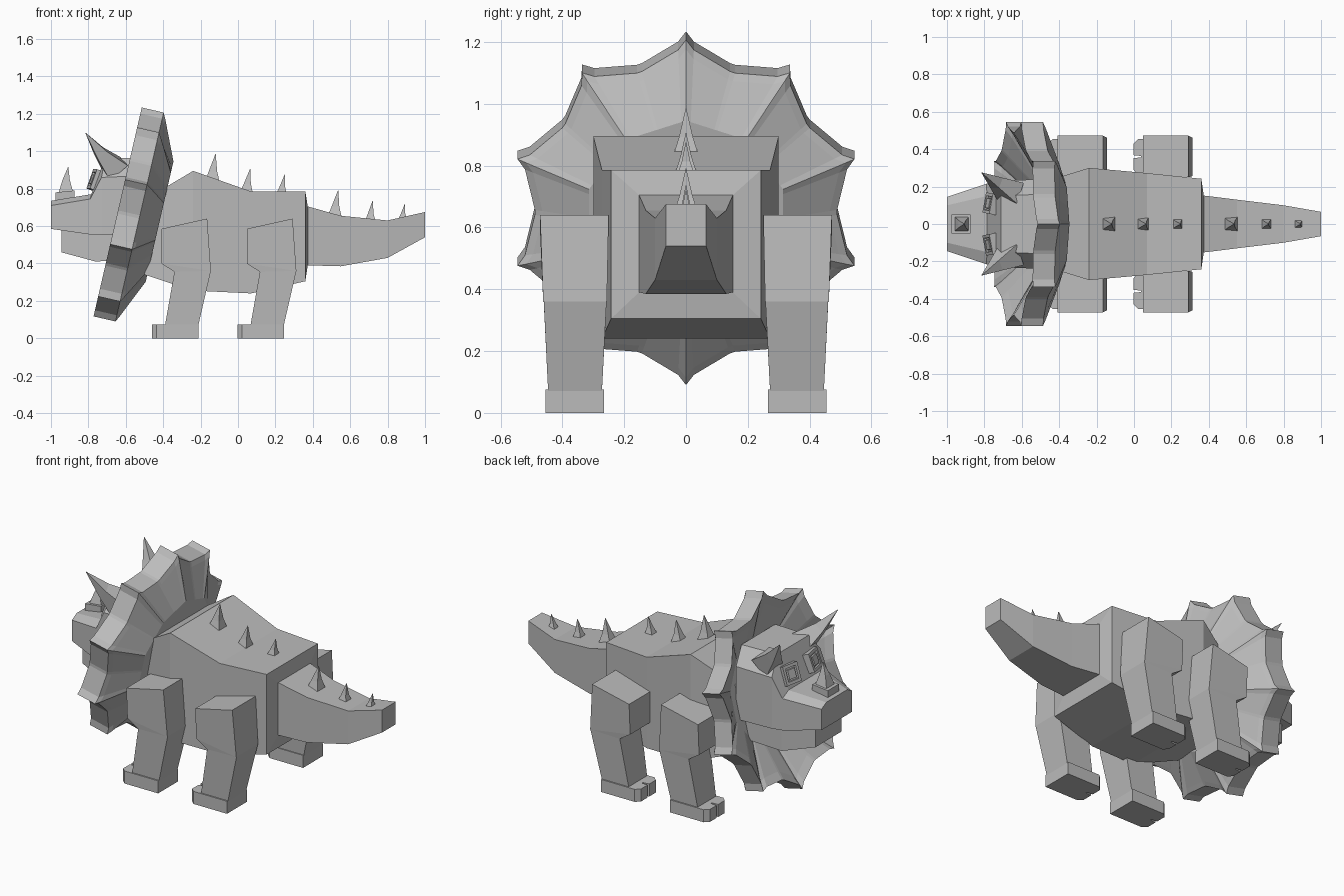
import bpy, bmesh
from math import sin, cos, radians
from mathutils import Vector

cube = bpy.data.objects.get("Cube")
if cube:
    bpy.data.objects.remove(cube, do_unlink=True)

GREY = (0.5, 0.5, 0.5, 1)
grey = bpy.data.materials.new("stone grey")
grey.use_nodes = True
grey.diffuse_color = GREY
grey.node_tree.nodes["Principled BSDF"].inputs["Base Color"].default_value = GREY


def loft(name, rings):
    """Skin equal-length point rings into a closed flat-shaded solid."""
    bm = bmesh.new()
    loops = [[bm.verts.new(p) for p in ring] for ring in rings]
    n = len(loops[0])
    for a, b in zip(loops, loops[1:]):
        for i in range(n):
            j = (i + 1) % n
            bm.faces.new((a[i], a[j], b[j], b[i]))
    bm.faces.new(loops[0][::-1])
    bm.faces.new(loops[-1])
    bmesh.ops.remove_doubles(bm, verts=bm.verts, dist=0.0005)
    bmesh.ops.recalc_face_normals(bm, faces=bm.faces)
    mesh = bpy.data.meshes.new(name)
    bm.to_mesh(mesh)
    bm.free()
    mesh.materials.append(grey)
    obj = bpy.data.objects.new(name, mesh)
    bpy.context.collection.objects.link(obj)
    return obj


def box_ring(x, hw, low, high):
    return [(x, -hw, low), (x, hw, low), (x, hw, high), (x, -hw, high)]


def square(center, u, v, size):
    c, u, v = Vector(center), Vector(u).normalized(), Vector(v).normalized()
    return [c + size * (su * u + sv * v) for su, sv in ((-1, -1), (1, -1), (1, 1), (-1, 1))]


def spike(name, base, tip, size, u=(1, 0, 0), v=(0, 1, 0), bend=(0, 0, 0)):
    """Four-sided horn with a slightly bent middle."""
    base, tip = Vector(base), Vector(tip)
    mid = base.lerp(tip, 0.5) + Vector(bend)
    return loft(name, [square(base, u, v, size), square(mid, u, v, size * 0.5),
                       square(tip, u, v, 0.001)])


# Torso and tail: one tapering body of rectangular sections
loft("body_and_tail", [box_ring(*s) for s in (
    (-0.5, 0.22, 0.34, 0.74), (-0.24, 0.3, 0.255, 0.895), (0.07, 0.272, 0.24, 0.785),
    (0.36, 0.242, 0.305, 0.785), (0.373, 0.152, 0.39, 0.705), (0.55, 0.13, 0.385, 0.655),
    (0.8, 0.1, 0.43, 0.63), (1.0, 0.065, 0.54, 0.675))])

# Spikes along the spine
for i, (x, z, tx, tz, size) in enumerate((
        (-0.14, 0.82, -0.12, 0.985, 0.045), (0.043, 0.77, 0.065, 0.905, 0.037),
        (0.232, 0.77, 0.25, 0.875, 0.028), (0.515, 0.64, 0.535, 0.79, 0.041),
        (0.707, 0.62, 0.72, 0.735, 0.03), (0.88, 0.635, 0.893, 0.72, 0.023))):
    spike(f"spine_spike_{i + 1}", (x, 0, z), (tx, 0, tz), size, bend=(-0.004, 0, -0.01))

# Legs and two-toed feet
LEG = (((-0.41, 0.585), (-0.165, 0.64), 0.25, 0.472),
       ((-0.41, 0.4), (-0.145, 0.36), 0.256, 0.462),
       ((-0.34, 0.355), (-0.145, 0.36), 0.257, 0.46),
       ((-0.39, 0.07), (-0.212, 0.07), 0.272, 0.446))
FOOT = ((-0.212, -0.094), (-0.435, -0.094), (-0.46, -0.07), (-0.46, -0.008),
        (-0.42, -0.004), (-0.42, 0.004), (-0.46, 0.008), (-0.46, 0.07),
        (-0.435, 0.094), (-0.212, 0.094))
for side, s in (("left", -1), ("right", 1)):
    for pair, dx in (("front", 0), ("hind", 0.457)):
        loft(f"{pair}_leg_{side}", [
            [(f[0] + dx, s * yi, f[1]), (f[0] + dx, s * yo, f[1]),
             (b[0] + dx, s * yo, b[1]), (b[0] + dx, s * yi, b[1])]
            for f, b, yi, yo in LEG])
        loft(f"{pair}_foot_{side}", [
            [(x + dx, s * 0.36 + y, z) for x, y in FOOT] for z in (0, 0.075)])

# Neck frill: ten-pointed dished shield, leaning forward at the bottom
TILT = radians(13)
UP = Vector((sin(TILT), 0, cos(TILT)))
BACK = Vector((cos(TILT), 0, -sin(TILT)))
CENTER = Vector((-0.585, 0, 0.662))
STAR = ((0, 0.573), (2.7, 0.54), (17, 0.489), (19, 0.489), (33.3, 0.54))


def frill_ring(depth, scale=1.0, inner=None):
    ring = []
    for k in range(10):
        for angle, r in STAR:
            if inner:
                r = inner * cos(radians(18)) / cos(radians(angle - 18))
            t = radians(angle + 36 * k)
            ring.append(CENTER + BACK * depth + r * scale * (UP * cos(t) + Vector((0, sin(t), 0))))
    return ring


loft("neck_frill", [frill_ring(0.08, inner=0.29), frill_ring(-0.03, 0.91), frill_ring(-0.06),
                    frill_ring(0.06), frill_ring(0.075, 0.95), frill_ring(0.17, inner=0.33)])


# Head: chamfered sections from beak to back of skull
def head_ring(x, hw, low, shoulder, top_x, top_hw, top):
    return [(x, -hw, low), (x, hw, low), (x, hw, shoulder),
            (top_x, top_hw, top), (top_x, -top_hw, top), (x, -hw, shoulder)]


loft("head", [head_ring(*s) for s in (
    (-1.0, 0.145, 0.585, 0.71, -1.0, 0.1, 0.735),
    (-0.79, 0.215, 0.555, 0.745, -0.785, 0.15, 0.77),
    (-0.73, 0.23, 0.555, 0.86, -0.71, 0.15, 0.965),
    (-0.5, 0.24, 0.555, 0.87, -0.48, 0.16, 0.965))])
loft("lower_jaw", [box_ring(*s) for s in (
    (-0.945, 0.125, 0.46, 0.6), (-0.76, 0.18, 0.41, 0.6), (-0.5, 0.2, 0.43, 0.6))])

# Nose horn on a square base
loft("nose_horn_base", [square((-0.925, 0, z), (1, 0, 0.1), (0, 1, 0), 0.052)
                        for z in (0.72, 0.785)])
spike("nose_horn", (-0.92, 0, 0.775), (-0.908, 0, 0.915), 0.04, bend=(-0.005, 0, 0))

# Brow horns and framed eyes
for side, s in (("left", -1), ("right", 1)):
    spike(f"brow_horn_{side}", (-0.655, s * 0.165, 0.905), (-0.815, s * 0.275, 1.098), 0.062,
          u=(0.75, 0, 0.65), v=(0.3, s * 0.85, -0.35), bend=(0, 0, -0.012))
    normal = Vector((-0.92, s * 0.17, 0.34)).normalized()
    across = normal.cross(Vector((0, 0, 1))).normalized()
    rise = across.cross(normal)
    eye = Vector((-0.762, s * 0.108, 0.845))
    loft(f"eye_{side}", [square(eye + normal * d, across, rise, size) for d, size in (
        (-0.03, 0.055), (0.022, 0.055), (0.022, 0.038), (0.01, 0.036), (0.01, 0.028),
        (0.022, 0.026))])
